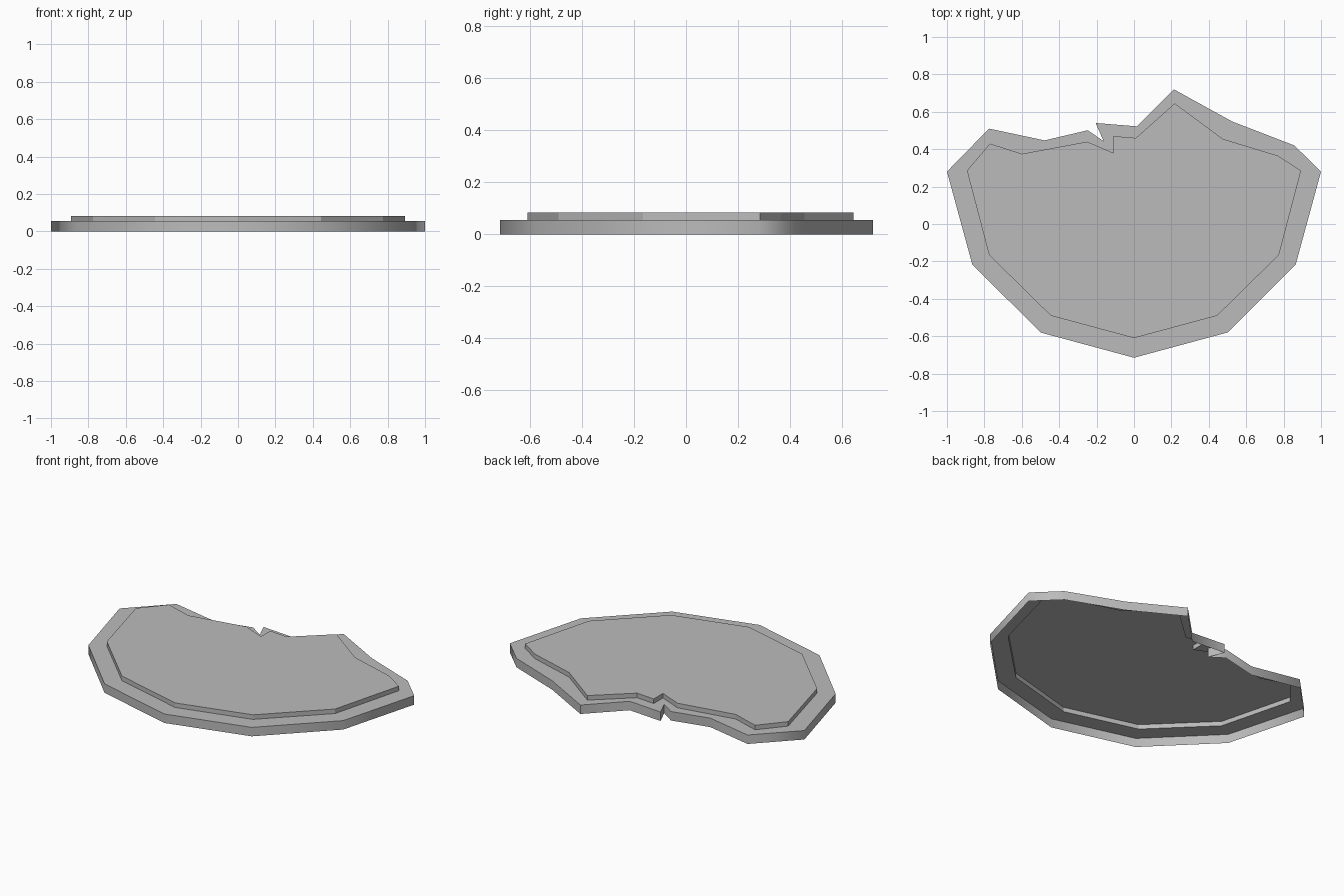
import bpy, bmesh
from math import radians

cube = bpy.data.objects.get("Cube")
if cube:
    bpy.data.objects.remove(cube, do_unlink=True)

RIM_Z, TOP_Z = 0.055, 0.083

stone = bpy.data.materials.new("plain grey")
stone.use_nodes = True
grey = (0.5, 0.5, 0.5, 1)
stone.diffuse_color = grey
stone.node_tree.nodes["Principled BSDF"].inputs["Base Color"].default_value = grey

# Regular half of each outline, from the front tip round to the left corner
outer_side = [(0.5, -0.58), (0.865, -0.215), (1, 0.28)]
inner_side = [(0.445, -0.49), (0.775, -0.165), (0.893, 0.285)]

# Broken back edge, from left to right
outer_break = [(0.857, 0.42), (0.525, 0.548), (0.213, 0.72), (0.016, 0.522),
               (-0.205, 0.54), (-0.163, 0.444), (-0.248, 0.501),
               (-0.478, 0.447), (-0.775, 0.51)]
inner_break = [(0.77, 0.365), (0.475, 0.455), (0.218, 0.645), (0.01, 0.46),
               (-0.11, 0.47), (-0.11, 0.38), (-0.25, 0.44),
               (-0.6, 0.375), (-0.77, 0.43)]


def outline(tip_y, side, back):
    mirrored = [(-x, y) for x, y in reversed(side)]
    return [(0, tip_y)] + side + back + mirrored


outer = outline(-0.715, outer_side, outer_break)
inner = outline(-0.61, inner_side, inner_break)

# Stepped slab, open underneath: outer wall, ledge, inner wall, top
bm = bmesh.new()
rings = [[bm.verts.new((x, y, z)) for x, y in pts]
         for pts, z in ((outer, 0), (outer, RIM_Z), (inner, RIM_Z), (inner, TOP_Z))]
count = len(outer)
for level, (low, high) in enumerate(zip(rings, rings[1:])):
    for i in range(count):
        j = (i + 1) % count
        face = bm.faces.new((low[i], low[j], high[j], high[i]))
        face.smooth = level == 0
bm.faces.new(rings[-1])
bm.normal_update()

# Round shading along the outer wall, crisp ledge and notch
for edge in bm.edges:
    if len(edge.link_faces) == 2:
        edge.smooth = edge.calc_face_angle() < radians(65)

mesh = bpy.data.meshes.new("broken_slab")
bm.to_mesh(mesh)
bm.free()
mesh.materials.append(stone)
slab = bpy.data.objects.new("broken_slab", mesh)
bpy.context.collection.objects.link(slab)
